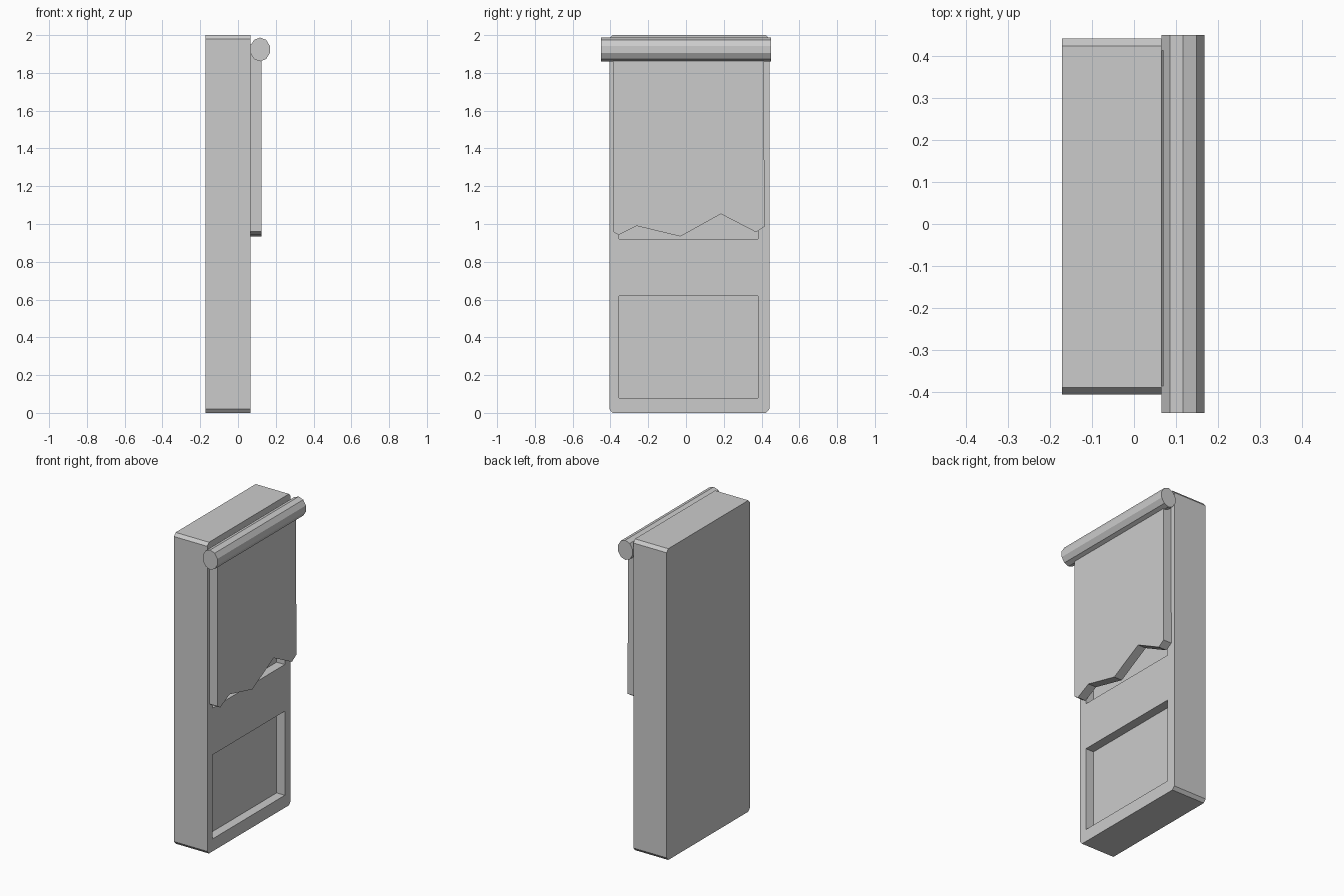
import bpy, bmesh, math

if "Cube" in bpy.data.objects:
    bpy.data.objects.remove(bpy.data.objects["Cube"])


def prism(name, outline, x0, x1):
    """Extrude a (y, z) outline along x."""
    bm = bmesh.new()
    face = bm.faces.new([bm.verts.new((x0, y, z)) for y, z in outline])
    ext = bmesh.ops.extrude_face_region(bm, geom=[face])
    moved = [v for v in ext["geom"] if isinstance(v, bmesh.types.BMVert)]
    bmesh.ops.translate(bm, verts=moved, vec=(x1 - x0, 0, 0))
    bmesh.ops.recalc_face_normals(bm, faces=bm.faces)
    mesh = bpy.data.meshes.new(name)
    bm.to_mesh(mesh)
    bm.free()
    obj = bpy.data.objects.new(name, mesh)
    bpy.context.collection.objects.link(obj)
    return obj


def rect(y0, y1, z0, z1):
    return [(y0, z0), (y1, z0), (y1, z1), (y0, z1)]


# Door slab with chamfered corners
Y0, Y1, CY, CZ = -0.406, 0.441, 0.017, 0.02
slab = prism("door_slab", [
    (Y0 + CY, 0), (Y1 - CY, 0), (Y1, CZ), (Y1, 2 - CZ),
    (Y1 - CY, 2), (Y0 + CY, 2), (Y0, 2 - CZ), (Y0, CZ)], -0.171, 0.066)

# Recessed panels, the upper one mostly hidden by the cloth
for label, z0, z1 in (("lower", 0.08, 0.62), ("upper", 0.92, 1.92)):
    cutter = prism(label + "_panel_cutter", rect(-0.355, 0.381, z0, z1), 0.008, 0.2)
    cutter.hide_render = True
    cutter.hide_viewport = True
    cutter.display_type = 'WIRE'
    cut = slab.modifiers.new(label + "_panel", 'BOOLEAN')
    cut.operation = 'DIFFERENCE'
    cut.solver = 'EXACT'
    cut.object = cutter

# Hanging cloth with a torn lower edge
prism("torn_cloth", [
    (-0.386, 0.96), (-0.358, 0.942), (-0.262, 0.99), (-0.03, 0.934),
    (0.185, 1.053), (0.37, 0.957), (0.415, 0.985),
    (0.413, 1.95), (-0.386, 1.95)], 0.0665, 0.124)

# Ten-sided roller across the top
bpy.ops.mesh.primitive_cylinder_add(
    vertices=10, radius=1, depth=0.9, location=(0.117, 0, 1.924),
    rotation=(math.radians(90), 0, 0))
roller = bpy.context.object
roller.name = "cloth_roller"
roller.scale = (0.054, 0.063, 1)
